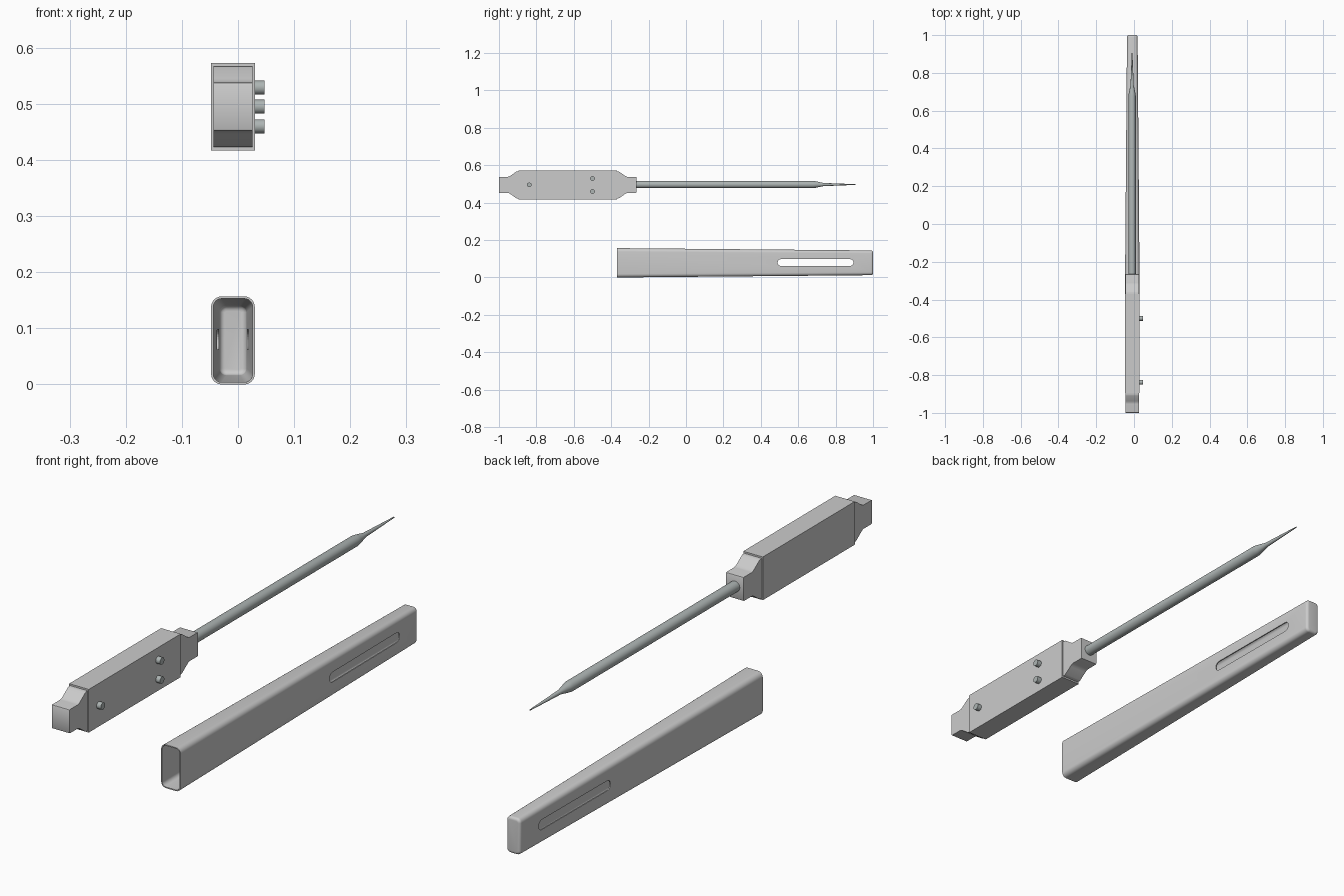
import bpy, bmesh, math
from mathutils import Vector

if "Cube" in bpy.data.objects:
    bpy.data.objects.remove(bpy.data.objects["Cube"])

CX, CZ = -0.009, 0.495   # handle axis


def material(name, col):
    m = bpy.data.materials.new(name)
    m.diffuse_color = (*col, 1)
    m.use_nodes = True
    m.node_tree.nodes["Principled BSDF"].inputs["Base Color"].default_value = m.diffuse_color
    return m


GREY = material("light grey", (0.6, 0.6, 0.6))
STEEL = material("steel", (0.42, 0.46, 0.455))


def finish(bm, name, mat, smooth=None):
    bmesh.ops.recalc_face_normals(bm, faces=bm.faces)
    me = bpy.data.meshes.new(name)
    bm.to_mesh(me)
    bm.free()
    ob = bpy.data.objects.new(name, me)
    bpy.context.collection.objects.link(ob)
    me.materials.append(mat)
    if smooth:
        bpy.ops.object.select_all(action='DESELECT')
        ob.select_set(True)
        bpy.context.view_layer.objects.active = ob
        bpy.ops.object.shade_smooth_by_angle(angle=math.radians(smooth))
    return ob


def loft(name, rings, mat, smooth=35):
    """Skin a list of equal-length point loops and cap both ends."""
    bm = bmesh.new()
    vs = [[bm.verts.new(p) for p in r] for r in rings]
    n = len(vs[0])
    for a, b in zip(vs, vs[1:]):
        for i in range(n):
            j = (i + 1) % n
            bm.faces.new((a[i], a[j], b[j], b[i]))
    bm.faces.new(vs[0])
    bm.faces.new(vs[-1])
    return finish(bm, name, mat, smooth)


def extrude_x(name, outline, x0, x1, mat, smooth=35):
    """Extrude a (y, z) outline along x."""
    return loft(name, [[(x, y, z) for y, z in outline] for x in (x0, x1)], mat, smooth)


def circle(r, n, c=(0, 0)):
    return [(c[0] + r * math.cos(2 * math.pi * i / n),
             c[1] + r * math.sin(2 * math.pi * i / n)) for i in range(n)]


def rounded_rect(y, hx, hz, r, seg=6):
    pts = []
    for k, (sx, sz) in enumerate(((1, 1), (-1, 1), (-1, -1), (1, -1))):
        for i in range(seg + 1):
            a = math.pi / 2 * (k + i / seg)
            pts.append((CX + sx * (hx - r) + r * math.cos(a), y,
                        0.0785 + sz * (hz - r) + r * math.sin(a)))
    return pts


# handle block
extrude_x("handle_body", [(-0.895, 0.417), (-0.37, 0.417), (-0.37, 0.573), (-0.895, 0.573)],
          -0.048, 0.03, GREY, None)

# stepped end caps: half profile as (distance from block, half height)
half = [(-0.005, 0.072), (0.008, 0.072), (0.014, 0.070), (0.042, 0.050),
        (0.050, 0.045), (0.058, 0.043), (0.100, 0.043), (0.1035, 0.042), (0.105, 0.039)]
outline = half + [(d, -h) for d, h in reversed(half)]
for name, y0, s in (("handle_rear_cap", -0.895, -1), ("handle_front_cap", -0.37, 1)):
    extrude_x(name, [(y0 + s * d, CZ + h) for d, h in outline], -0.044, 0.026, GREY)

# pegs on the right side of the handle
for i, (y, z) in enumerate(((-0.838, 0.495), (-0.5, 0.529), (-0.5, 0.46))):
    extrude_x(f"peg_{i + 1}", circle(0.0125, 24, (y, z)), 0.025, 0.047, STEEL)

# round shaft with a tapered tip
profile = [(-0.28, 0.0195), (0.68, 0.0195), (0.695, 0.017), (0.735, 0.0085), (0.905, 0.002)]
loft("shaft", [[(CX - 0.001 + a, y, CZ + 0.002 + b) for a, b in circle(r, 32)]
               for y, r in profile], STEEL, 25)

# hollow tapering sheath: outside, rounded closed end, then back along the inside
T, WALL = 1.37, 0.004


def size(y):
    t = (y + 0.37) / T
    return 0.039 - 0.011 * t, 0.0785 - 0.0125 * t, 0.019 - 0.003 * t


def ring(y, inset):
    hx, hz, r = size(y)
    return rounded_rect(y, hx - inset, hz - inset, max(r - inset, 0.003))


F = 0.01
arc = [math.pi / 2 * i / 5 for i in range(6)]
rings = [ring(-0.37, WALL), ring(-0.37, 0)]
rings += [ring(1 - F + F * math.sin(a), F * (1 - math.cos(a))) for a in arc]
outer = rings[1:]
inner = [ring(-0.37, WALL)] + [ring(0.994 - F + F * math.sin(a), WALL + F * (1 - math.cos(a))) for a in arc]
bm = bmesh.new()
loops = [[bm.verts.new(p) for p in r] for r in list(reversed(inner)) + outer]
n = len(loops[0])
for a, b in zip(loops, loops[1:]):
    for i in range(n):
        j = (i + 1) % n
        bm.faces.new((a[i], a[j], b[j], b[i]))
bm.faces.new(loops[0])
bm.faces.new(loops[-1])
sheath = finish(bm, "sheath", GREY, 35)

# long slot cut through both sheath sides
slot = []
for k, yc in ((-0.5, 0.877), (0.5, 0.508)):
    slot += [(yc + 0.018 * math.cos(math.pi * (k + i / 12)),
              0.08 + 0.018 * math.sin(math.pi * (k + i / 12))) for i in range(13)]
cutter = extrude_x("slot_cutter", slot, -0.1, 0.1, GREY, None)
cutter.hide_render = True
mod = sheath.modifiers.new("slot", 'BOOLEAN')
mod.operation = 'DIFFERENCE'
mod.solver = 'EXACT'
mod.object = cutter
bpy.ops.object.select_all(action='DESELECT')
sheath.select_set(True)
bpy.context.view_layer.objects.active = sheath
bpy.ops.object.modifier_apply(modifier=mod.name)
bpy.data.objects.remove(cutter)
bpy.ops.object.shade_smooth_by_angle(angle=math.radians(35))
